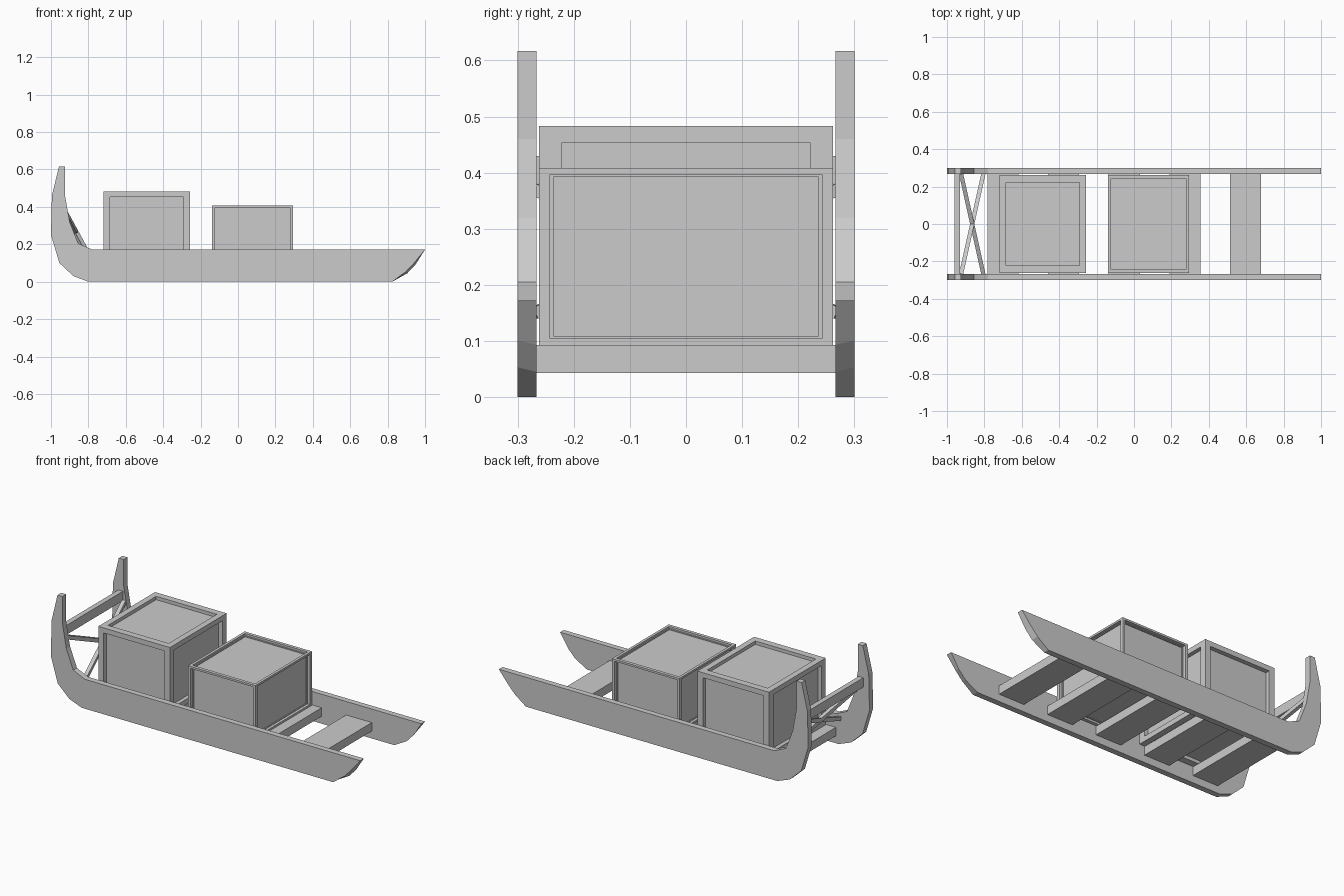
import bpy, bmesh
from mathutils import Vector, Matrix

cube = bpy.data.objects.get("Cube")
if cube:
    bpy.data.objects.remove(cube, do_unlink=True)

GREY = (0.6, 0.6, 0.6, 1)
grey = bpy.data.materials.new("plain grey")
grey.use_nodes = True
grey.diffuse_color = GREY
grey.node_tree.nodes["Principled BSDF"].inputs["Base Color"].default_value = GREY


def finish(name, bm):
    bmesh.ops.recalc_face_normals(bm, faces=bm.faces[:])
    mesh = bpy.data.meshes.new(name)
    bm.to_mesh(mesh)
    bm.free()
    mesh.materials.append(grey)
    obj = bpy.data.objects.new(name, mesh)
    bpy.context.collection.objects.link(obj)
    return obj


def box(name, low, high, border=0, depth=0):
    """Box between two corners; a border sinks a panel into every side."""
    low, high = Vector(low), Vector(high)
    bm = bmesh.new()
    bmesh.ops.create_cube(bm, size=1)
    if border:
        sides = bm.faces[:]
        bmesh.ops.inset_individual(bm, faces=sides, thickness=border)
        for face in sides:
            shift = -depth * face.normal
            ring = bmesh.ops.extrude_discrete_faces(bm, faces=[face])["faces"][0]
            bmesh.ops.translate(bm, verts=ring.verts[:], vec=shift)
    bmesh.ops.scale(bm, vec=high - low, verts=bm.verts[:])
    bmesh.ops.translate(bm, vec=(low + high) / 2, verts=bm.verts[:])
    return finish(name, bm)


def bar(name, start, end, width):
    """Square bar between two points."""
    start, end = Vector(start), Vector(end)
    along = end - start
    bm = bmesh.new()
    bmesh.ops.create_cube(bm, size=1)
    bmesh.ops.scale(bm, vec=(width, width, along.length), verts=bm.verts[:])
    turn = along.to_track_quat('Z', 'X').to_matrix().to_4x4()
    bmesh.ops.transform(bm, matrix=Matrix.Translation((start + end) / 2) @ turn,
                        verts=bm.verts[:])
    return finish(name, bm)


# Runner outline (x, z): tail, deck edge, upswept horn, belly
OUTLINE = [
    (0.825, 0), (0.905, 0.045), (0.95, 0.093), (1, 0.172),
    (-0.78, 0.172), (-0.855, 0.205), (-0.9, 0.32), (-0.925, 0.46),
    (-0.925, 0.617), (-0.957, 0.617), (-0.995, 0.46), (-1, 0.25),
    (-0.955, 0.1), (-0.88, 0.03), (-0.8, 0),
]
TAIL_BEND = (1, 2)


def runner(name, side):
    bm = bmesh.new()
    inner = [bm.verts.new((x, side * 0.266, z)) for x, z in OUTLINE]
    outer = [bm.verts.new((x, side * 0.3, z)) for x, z in OUTLINE]
    for i in TAIL_BEND:
        outer[i].co += Vector((-0.008, 0, 0.008))
    bm.faces.new(inner)
    bm.faces.new(outer)
    for i in range(len(inner)):
        j = (i + 1) % len(inner)
        bm.faces.new((inner[i], inner[j], outer[j], outer[i]))
    finish(name, bm)


for label, side in (("right", -1), ("left", 1)):
    runner(label + "_runner", side)
    # Crossed braces between the horns
    bar(label + "_brace", (-0.925, side * 0.27, 0.37),
        (-0.805, -side * 0.27, 0.15), 0.022)

# Crossbar joining the horns
box("horn_crossbar", (-0.96, -0.27, 0.375), (-0.93, 0.27, 0.43))

# Deck planks
for i in range(5):
    x = -0.7 + i * 0.324
    box(f"deck_plank_{i + 1}", (x - 0.083, -0.268, 0.043), (x + 0.083, 0.268, 0.093))

# Cargo crates with sunken panels
box("tall_crate", (-0.72, -0.262, 0.093), (-0.257, 0.262, 0.483), 0.108, 0.05)
box("short_crate", (-0.14, -0.262, 0.093), (0.295, 0.262, 0.408), 0.052, 0.05)
